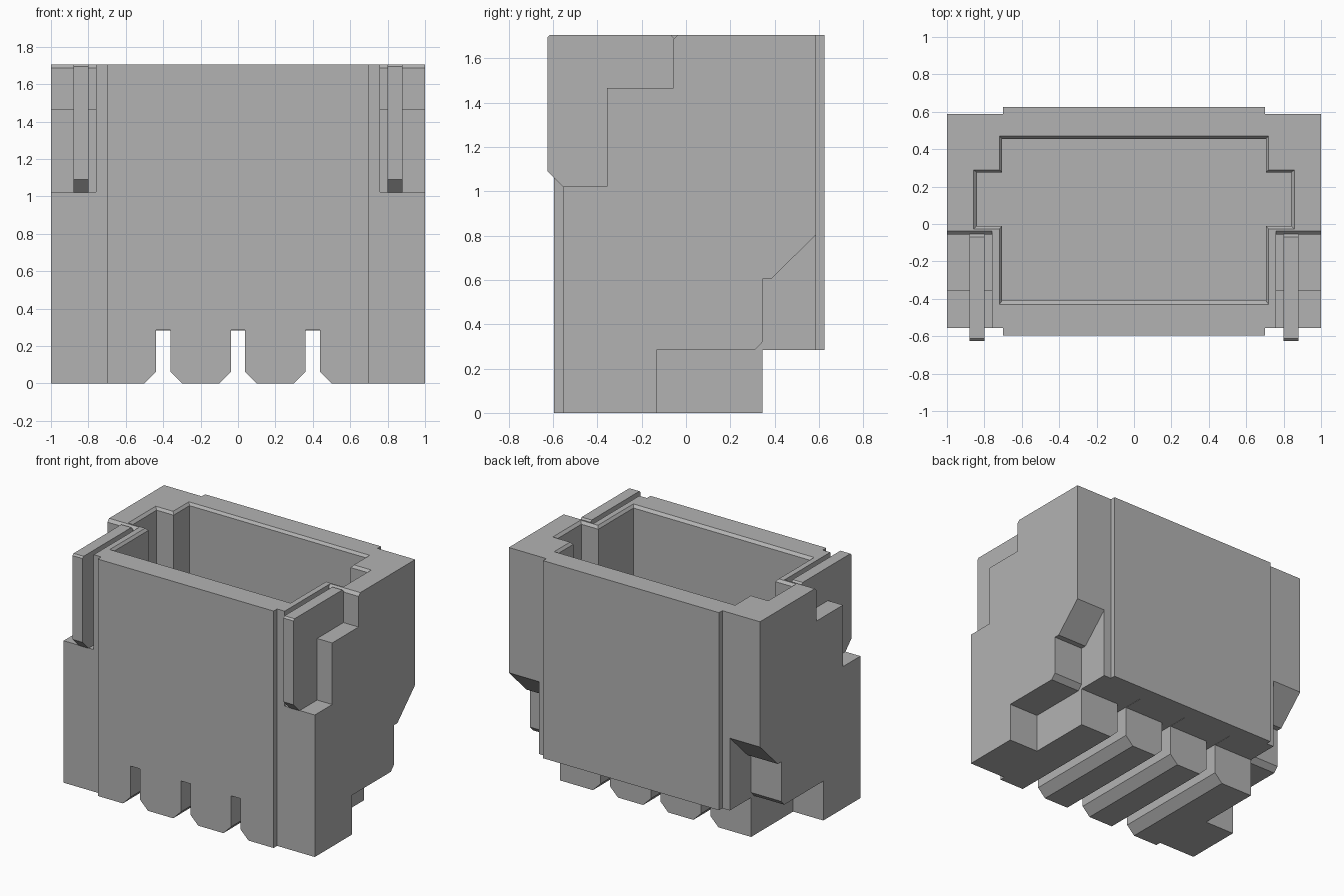
import bpy
import bmesh

if "Cube" in bpy.data.objects:
    bpy.data.objects.remove(bpy.data.objects["Cube"], do_unlink=True)

TOP = 1.705
WING = 0.76      # where the side wings begin

grey = bpy.data.materials.new("housing grey")
grey.use_nodes = True
grey.diffuse_color = (0.45, 0.45, 0.45, 1)
grey.node_tree.nodes["Principled BSDF"].inputs["Base Color"].default_value = (0.45, 0.45, 0.45, 1)


def loft(name, rings):
    """Closed solid through a stack of matching point rings."""
    bm = bmesh.new()
    loops = [[bm.verts.new(p) for p in ring] for ring in rings]
    n = len(loops[0])
    for a, b in zip(loops, loops[1:]):
        for i in range(n):
            j = (i + 1) % n
            bm.faces.new((a[i], a[j], b[j], b[i]))
    bm.faces.new(loops[0])
    bm.faces.new(loops[-1])
    bmesh.ops.recalc_face_normals(bm, faces=bm.faces)
    mesh = bpy.data.meshes.new(name)
    bm.to_mesh(mesh)
    bm.free()
    mesh.materials.append(grey)
    obj = bpy.data.objects.new(name, mesh)
    bpy.context.collection.objects.link(obj)
    return obj


def side_prism(name, profile, x0, x1):
    """Extrude a (y, z) profile along x."""
    return loft(name, [[(x, y, z) for y, z in profile] for x in (x0, x1)])


def front_prism(name, profile, y0, y1):
    """Extrude an (x, z) profile along y."""
    return loft(name, [[(x, y, z) for x, z in profile] for y in (y0, y1)])


def plan_cross(xc, xs, yf, yb, sf, sb):
    """Symmetric outline: centre xc wide from yf to yb, sides xs wide from sf to sb."""
    half = [(xc, yf), (xc, sf), (xs, sf), (xs, sb), (xc, sb), (xc, yb)]
    return half + [(-x, y) for x, y in reversed(half)]


def cut(target, cutter):
    mod = target.modifiers.new("cut", "BOOLEAN")
    mod.operation = "DIFFERENCE"
    mod.solver = "EXACT"
    mod.object = cutter
    bpy.context.view_layer.objects.active = target
    bpy.ops.object.modifier_apply(modifier=mod.name)
    bpy.data.objects.remove(cutter, do_unlink=True)


# Housing block with raised front and back panels
plan = plan_cross(0.70, 1.0, -0.595, 0.625, -0.555, 0.587)
housing = loft("housing", [[(x, y, z) for x, y in plan] for z in (0, TOP)])

# Open cavity with a chamfered rim
inner = plan_cross(0.705, 0.84, -0.41, 0.455, -0.01, 0.275)
outer = plan_cross(0.72, 0.858, -0.43, 0.47, -0.027, 0.29)
levels = [(inner, 0.45), (inner, 1.687), (outer, TOP), (outer, 1.8)]
cut(housing, loft("cavity_cutter", [[(x, y, z) for x, y in r] for r, z in levels]))

# Stepped front notches and rear undercuts in both wings
notch = [(-0.8, 1.022), (-0.357, 1.022), (-0.357, 1.465), (-0.057, 1.465),
         (-0.057, 1.685), (-0.037, TOP), (-0.037, 1.8), (-0.8, 1.8)]
undercut = [(0.685, 0.9), (0.385, 0.605), (0.345, 0.605), (0.345, 0.32),
            (0.31, 0.283), (-0.133, 0.283), (-0.133, -0.1), (0.685, -0.1)]
for s in (-1, 1):
    cut(housing, side_prism("notch_cutter", notch, s * WING, s * 1.1))
    cut(housing, side_prism("undercut_cutter", undercut, s * WING, s * 1.1))

# Raised rear underside
step = [(0.345, -0.1), (0.345, 0.283), (0.8, 0.283), (0.8, -0.1)]
cut(housing, side_prism("step_cutter", step, -1.1, 1.1))

# Three flared slots through the foot
for cx in (-0.4, 0, 0.4):
    half = [(0.16, -0.06), (0.038, 0.062), (0.038, 0.285)]
    slot = [(cx + x, z) for x, z in half] + [(cx - x, z) for x, z in reversed(half)]
    cut(housing, front_prism("slot_cutter", slot, -0.8, 0.5))

# Guide ribs standing in the notches
rib = [(-0.625, 1.09), (-0.535, 1.0), (-0.3, 1.0), (-0.3, 1.4), (-0.05, 1.4),
       (-0.05, 1.685), (-0.07, TOP), (-0.613, TOP), (-0.625, 1.693)]
for s, side in ((-1, "right"), (1, "left")):
    side_prism(side + "_guide_rib", rib, s * 0.80, s * 0.88)
